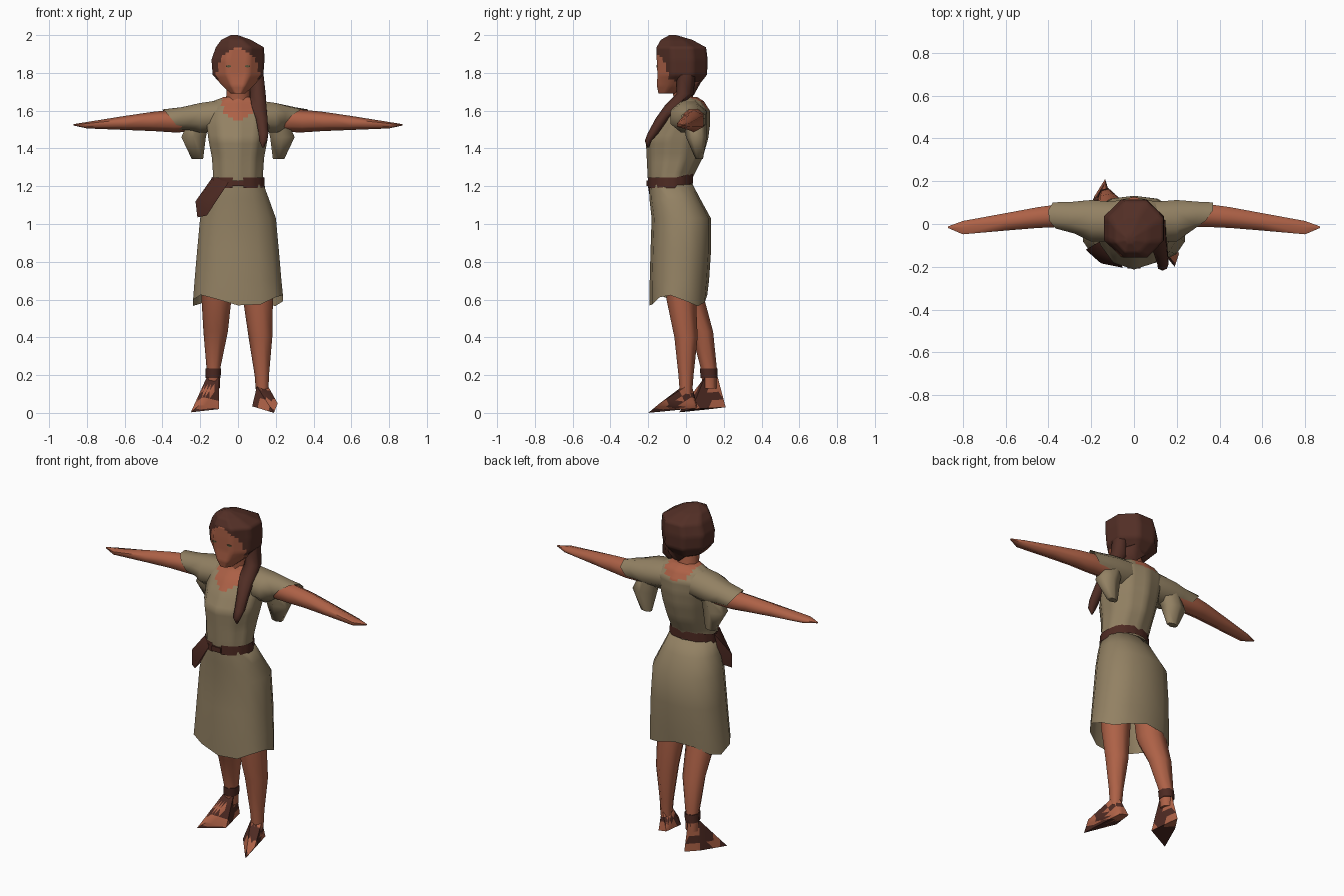
import bpy, bmesh, math
from mathutils import Vector
from mathutils.bvhtree import BVHTree

cube = bpy.data.objects.get("Cube")
if cube:
    bpy.data.objects.remove(cube, do_unlink=True)


def material(name, rgb):
    m = bpy.data.materials.new(name)
    m.use_nodes = True
    m.diffuse_color = (*rgb, 1)
    bsdf = next(n for n in m.node_tree.nodes if n.type == 'BSDF_PRINCIPLED')
    bsdf.inputs["Base Color"].default_value = (*rgb, 1)
    return m


skin = material("skin", (0.42, 0.12, 0.062))
cloth = material("tan cloth", (0.29, 0.22, 0.125))
hair = material("dark brown hair", (0.085, 0.028, 0.019))
leather = material("dark leather", (0.075, 0.023, 0.016))
eye_green = material("olive eyes", (0.10, 0.09, 0.04))


def finish(name, bm, mats, rule=None, angle=70):
    """Turn a bmesh into an object; rule(face centre) picks the second colour."""
    bmesh.ops.recalc_face_normals(bm, faces=bm.faces)
    for f in bm.faces:
        if rule and rule(f.calc_center_median()):
            f.material_index = 1
    me = bpy.data.meshes.new(name)
    bm.to_mesh(me)
    bm.free()
    for m in mats:
        me.materials.append(m)
    ob = bpy.data.objects.new(name, me)
    bpy.context.collection.objects.link(ob)
    bpy.ops.object.select_all(action='DESELECT')
    ob.select_set(True)
    bpy.context.view_layer.objects.active = ob
    bpy.ops.object.shade_smooth_by_angle(angle=math.radians(angle))
    return ob


def loft(rings, n=8, axis='z', caps=(True, True), power=1.0, cuts=0, edit=None):
    """Rings are (x, y, z, radius a, radius b); edit(vertex, ring, angle) adjusts them."""
    bm = bmesh.new()
    rows = []
    for i, (x, y, z, a, b) in enumerate(rings):
        row = []
        for k in range(n):
            t = 2 * math.pi * (k + 0.5) / n
            c = math.copysign(abs(math.cos(t)) ** power, math.cos(t)) * a
            s = math.copysign(abs(math.sin(t)) ** power, math.sin(t)) * b
            v = bm.verts.new((x + c, y + s, z) if axis == 'z' else (x, y + c, z + s))
            if edit:
                edit(v, i, t)
            row.append(v)
        rows.append(row)
    for lo, hi in zip(rows, rows[1:]):
        for k in range(n):
            j = (k + 1) % n
            bm.faces.new((lo[k], lo[j], hi[j], hi[k]))
    for row, cap in ((rows[0], caps[0]), (rows[-1], caps[1])):
        if cap:
            bm.faces.new(row)
    if cuts:
        bmesh.ops.subdivide_edges(bm, edges=bm.edges, cuts=cuts, use_grid_fill=True)
    return bm


def hull(points, cuts=0):
    bm = bmesh.new()
    for p in points:
        bm.verts.new(p)
    bmesh.ops.convex_hull(bm, input=bm.verts)
    if cuts:
        bmesh.ops.subdivide_edges(bm, edges=bm.edges, cuts=cuts, use_grid_fill=True)
    return bm


# Dress: bodice with a skin neckline
bodice = [(0, -.083, 1.19, .138, .115), (0, -.083, 1.25, .138, .12),
          (0, -.06, 1.35, .145, .148), (0, -.048, 1.45, .165, .165),
          (0, -.02, 1.53, .175, .148), (0, .005, 1.60, .18, .122),
          (0, .012, 1.65, .14, .082), (0, 0, 1.672, .08, .06)]


def neckline(c):
    depth = .11 if c.y < 0 else .06
    return (c.x / .085) ** 2 + ((c.z - 1.66) / depth) ** 2 < 1


finish("bodice", loft(bodice, 10, cuts=3), [cloth, skin], neckline)

# Dress: skirt with an uneven hem, open below
skirt = [(0, -.08, 1.21, .138, .115), (0, -.058, 1.13, .168, .135),
         (0, -.025, 1.03, .205, .157), (0, -.028, .85, .222, .16),
         (0, -.035, .7, .235, .157), (0, -.04, .6, .243, .152)]


def hem(v, i, t):
    if i == 5:
        v.co.z += .03 * math.sin(3 * t + 2.6) - .005


finish("skirt", loft(skirt, 14, caps=(True, False), power=.85, edit=hem), [cloth])


# Belt, parted at the front around a knot, with a hanging pouch
def raise_back(v, i, t):
    v.co.z += max(0, v.co.y + .05) * .3


bm = loft([(0, -.082, 1.19, .145, .122), (0, -.082, 1.245, .142, .122)], 16,
          caps=(False, False), edit=raise_back, cuts=2)
gap = [f for f in bm.faces if abs(f.calc_center_median().x) < .025
       and f.calc_center_median().y < -.1]
bmesh.ops.delete(bm, geom=gap, context='FACES')
finish("belt", bm, [leather])
finish("belt_knot", hull([(x, y, z) for x in (-.03, .03) for y in (-.208, -.19)
                          for z in (1.20, 1.23)]), [leather])
finish("belt_pouch", hull([(-.12, -.15, 1.245), (-.14, -.07, 1.24), (-.05, -.205, 1.22),
                           (-.225, -.12, 1.12), (-.215, -.13, 1.035), (-.165, -.175, 1.045),
                           (-.15, -.185, 1.13), (-.17, -.09, 1.06)]), [leather])

# Sleeves, hanging cloth and arms
for side, s, tip, slant in (("left", 1, .33, .7), ("right", -1, .37, .1)):
    sleeve = [(.08, .01, 1.575, .1, .09), (.2, .015, 1.562, .105, .085),
              (.28, .03, 1.557, .08, .066), (tip, .04, 1.553, .066, .058)]

    def opening(v, i, t):
        if i > 1:
            k = .5 * (i - 1)
            v.co.x += s * k * (slant * (v.co.y - .05) + .8 * (v.co.z - 1.57))

    finish(side + "_sleeve", loft([(s * x, *r) for x, *r in sleeve], 8, 'x',
                                  (True, False), edit=opening), [cloth])
    drape = [(.2, .045, 1.56, .06, .065), (.235, .055, 1.46, .075, .055),
             (.215, .07, 1.345, .035, .02)]
    finish(side + "_sleeve_drape", loft([(s * x, *r) for x, *r in drape], 6), [cloth])
    arm = [(.14, .04, 1.555, .06, .066), (.34, .04, 1.545, .062, .06),
           (.45, .03, 1.543, .056, .051), (.6, .01, 1.535, .047, .037),
           (.8, -.017, 1.523, .036, .017), (.87, -.015, 1.525, .004, .004)]
    finish(side + "_arm", loft([(s * x, *r) for x, *r in arm], 6, 'x'), [skin])

# Legs
finish("left_leg", loft([(.11, -.03, .85, .085, .09), (.11, -.025, .6, .083, .08),
                         (.122, 0, .4, .066, .063), (.128, 0, .2, .04, .041),
                         (.13, 0, .1, .034, .033)], 7), [skin])
finish("right_leg", loft([(-.11, -.02, .85, .085, .085), (-.11, .015, .6, .083, .085),
                          (-.115, .085, .43, .068, .06), (-.128, .12, .24, .039, .044),
                          (-.13, .125, .13, .037, .037)], 7), [skin])
finish("ankle_band", loft([(-.128, .12, .235, .043, .048),
                           (-.13, .123, .185, .042, .046)], 7), [leather])


# Feet with sandal soles and straps
def sandal(heel_y):
    def rule(c):
        return c.z < .022 or .09 < heel_y - c.y < .15 or (c.z > .075 and c.z < .1)
    return rule


left_foot = [(.1, -.02, .14), (.16, 0, .14), (.13, .035, .13), (.09, .06, .035),
             (.145, .055, .025), (.19, -.2, 0), (.21, -.14, .05), (.075, -.06, .035)]
right_foot = [(-.165, .11, .19), (-.1, .1, .19), (-.13, .165, .2), (-.135, .21, .03),
              (-.25, -.035, .003), (-.1, .03, .02), (-.185, .13, .02), (-.2, -.01, .045)]
finish("left_foot", hull(left_foot, 3), [skin, leather], sandal(.06), 40)
finish("right_foot", hull(right_foot, 3), [skin, leather], sandal(.21), 40)

# Neck and head, with the hair coloured around the face
finish("neck", loft([(0, 0, 1.58, .075, .06), (0, -.012, 1.66, .068, .055),
                     (0, -.025, 1.74, .065, .06)], 8), [skin])
head = [(0, -.09, 1.69, .04, .06), (0, -.045, 1.73, .088, .118),
        (0, -.02, 1.79, .145, .142), (0, -.02, 1.87, .152, .146),
        (.01, -.025, 1.935, .138, .142), (-.01, -.05, 1.975, .085, .09),
        (-.02, -.07, 2.0, .02, .02)]


def is_hair(c):
    if c.z < 1.74 and c.y < -.03:
        return False
    return c.y > -.055 or (c.x / .112) ** 2 + ((c.z - 1.79) / .14) ** 2 > 1


bm = loft(head, 8, cuts=4)
tree = BVHTree.FromBMesh(bm)
finish("head", bm, [skin, hair], is_hair)

# Eyes: thin plates on the face
for side, s in (("left", 1), ("right", -1)):
    p, normal, _, _ = tree.ray_cast(Vector((s * .05, -1, 1.835)), Vector((0, 1, 0)))
    bm = bmesh.new()
    bmesh.ops.create_cone(bm, cap_ends=True, segments=6, radius1=.016, radius2=.016, depth=.004)
    for v in bm.verts:
        v.co.y *= .4
    if normal.y > 0:
        normal = -normal
    rot = normal.to_track_quat('Z', 'Y').to_matrix()
    bmesh.ops.transform(bm, matrix=rot.to_4x4(), verts=bm.verts)
    bmesh.ops.translate(bm, vec=p, verts=bm.verts)
    finish(side + "_eye", bm, [eye_green], angle=30)

# Gathered hair at the nape and the braid over the left shoulder
finish("nape_hair", hull([(-.05, .06, 1.74), (.08, .06, 1.74), (.11, -.01, 1.74),
                          (.02, .04, 1.68), (.1, .0, 1.665), (.03, .09, 1.77)]), [hair])
braid = [(.105, .0, 1.79, .035, .05), (.105, -.005, 1.69, .048, .045),
         (.11, -.065, 1.63, .046, .045), (.125, -.125, 1.56, .036, .035),
         (.135, -.175, 1.48, .03, .028), (.133, -.2, 1.44, .024, .018),
         (.133, -.2, 1.405, .005, .005)]
finish("braid", loft(braid, 6), [hair])
